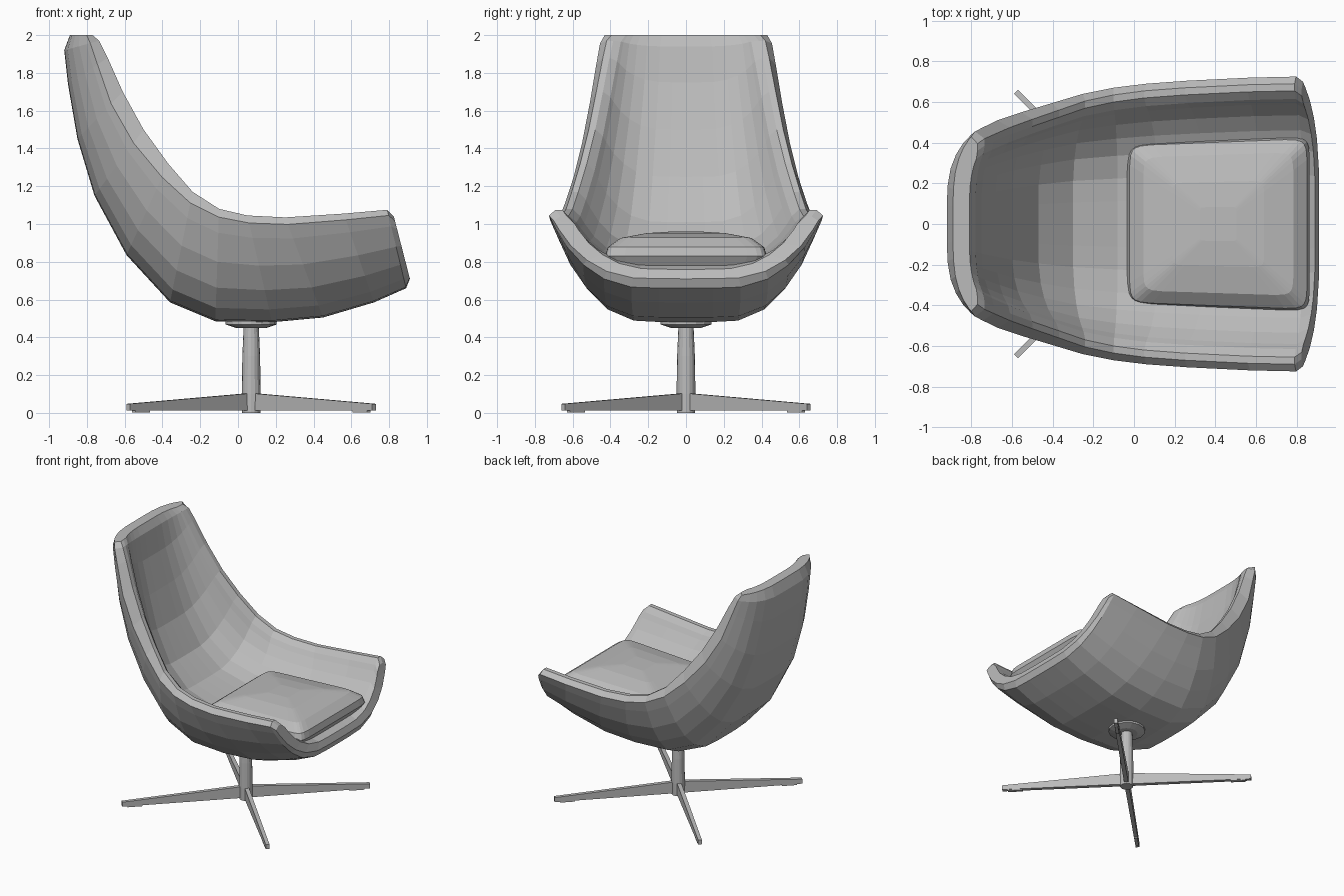
import bpy, bmesh, math
from mathutils import Vector

if "Cube" in bpy.data.objects:
    bpy.data.objects.remove(bpy.data.objects["Cube"])

grey = bpy.data.materials.new("warm_grey")
grey.use_nodes = True
colour = (0.5, 0.5, 0.5, 1)
grey.diffuse_color = colour
grey.node_tree.nodes["Principled BSDF"].inputs["Base Color"].default_value = colour

AXIS = 0.07  # x of the pedestal


def finish(name, bm):
    bmesh.ops.recalc_face_normals(bm, faces=bm.faces)
    mesh = bpy.data.meshes.new(name)
    bm.to_mesh(mesh)
    bm.free()
    mesh.materials.append(grey)
    obj = bpy.data.objects.new(name, mesh)
    bpy.context.collection.objects.link(obj)
    return obj


def loft(bm, rings):
    """Skin a list of equally long closed rings."""
    loops = [[bm.verts.new(p) for p in ring] for ring in rings]
    count = len(loops[0])
    for a, b in zip(loops, loops[1:]):
        for i in range(count):
            j = (i + 1) % count
            bm.faces.new((a[i], a[j], b[j], b[i]))
    return loops


def solid(name, rings):
    """Loft with both ends closed."""
    bm = bmesh.new()
    loops = loft(bm, rings)
    bm.faces.new(loops[0])
    bm.faces.new(loops[-1])
    return finish(name, bm)


def lathe(name, profile, sides=16):
    """Turned part around the pedestal axis from (radius, z) pairs."""
    turns = [2 * math.pi * i / sides for i in range(sides)]
    solid(name, [[(AXIS + r * math.cos(t), r * math.sin(t), z) for t in turns]
                 for r, z in profile])


def power(value, exponent):
    return math.copysign(abs(value) ** exponent, value)


# Bucket shell: underside (x, z), inner surface (x, z), rim (x, z), half width
STATIONS = [
    ((.91, .71), (.89, .76), (.825, 1.04), .70),
    ((.89, .66), (.83, .78), (.79, 1.075), .725),
    ((.72, .585), (.62, .78), (.56, 1.055), .72),
    ((.45, .505), (.35, .78), (.25, 1.035), .705),
    ((.18, .48), (.12, .785), (.05, 1.045), .69),
    ((-.12, .485), (-.08, .795), (-.10, 1.08), .67),
    ((-.36, .585), (-.30, .86), (-.24, 1.17), .64),
    ((-.59, .835), (-.47, 1.01), (-.37, 1.32), .595),
    ((-.76, 1.15), (-.60, 1.25), (-.50, 1.50), .55),
    ((-.85, 1.45), (-.68, 1.50), (-.61, 1.70), .51),
    ((-.90, 1.74), (-.75, 1.75), (-.69, 1.88), .475),
    ((-.92, 1.92), (-.78, 1.94), (-.735, 1.97), .455),
    ((-.89, 2.0), (-.81, 2.0), (-.77, 2.0), .43),
]
# Half cross-section: fraction of the width, fraction of the height
SECTION = [(0, 0), (.2, .002), (.4, .015), (.6, .12), (.75, .3), (.87, .53), (.96, .79), (1, .93)]
FULL = [(-a, h) for a, h in SECTION[:0:-1]] + SECTION


def arc(low, rim, width, reach, crest):
    """U-shaped line across the shell, ending in a rim point on either side."""
    points = []
    for across, height in FULL:
        x, z = Vector(low).lerp(Vector(rim), height * reach)
        points.append((x, width * across, z))
    return [(rim[0], -crest, rim[1])] + points + [(rim[0], crest, rim[1])]


rings = []
for under, inner, rim, width in STATIONS:
    # The outer edge of the rim drops away further up the back
    climb = min(1, max(0, (rim[1] - 1.07) / .6))
    outside = arc(under, rim, width, 1 - .2 * climb, width - .035)
    inside = arc(inner, rim, width - .11, .93, width - .07)
    rings.append(outside + inside[::-1])

bm = bmesh.new()
loops = loft(bm, rings)
last = len(loops[0]) - 1
for loop in (loops[0], loops[-1]):
    for i in range(last // 2):
        bm.faces.new((loop[i], loop[i + 1], loop[last - i - 1], loop[last - i]))
finish("seat_shell", bm)

# Domed seat cushion, wider at the front and tilted down at the back
layers = [(.93, .78), (1, .83), (.97, .88), (.82, .93), (.5, .96), (.2, .972)]
rings = []
for scale, z in layers:
    ring = []
    for i in range(24):
        t = 2 * math.pi * (i + .5) / 24
        u, v = power(math.cos(t), .14) * scale, power(math.sin(t), .14) * scale
        ring.append((.415 + .45 * u, v * (.415 + .018 * u), z - .015 * (1 - u)))
    rings.append(ring)
solid("seat_cushion", rings)

# Pedestal column and mounting plate
lathe("column", [(.048, 0), (.05, .1), (.047, .3), (.04, .46)])
lathe("mounting_plate", [(.08, .45), (.135, .468), (.135, .485), (.08, .50)])


def beam(name, turn, ends):
    """Radial bar from (radius, half width, bottom, top) at each end."""
    along = Vector((math.cos(turn), math.sin(turn), 0))
    side = Vector((-along.y, along.x, 0))
    base = Vector((AXIS, 0, 0))
    solid(name, [[base + along * r + side * (s * half) + Vector((0, 0, z))
                  for s, z in ((-1, low), (1, low), (1, top), (-1, top))]
                 for r, half, low, top in ends])


# Four tapered legs, each with a slim foot pad
for k, name in enumerate(("front_left", "back_left", "back_right", "front_right")):
    turn = math.pi / 4 + k * math.pi / 2
    beam(name + "_leg", turn, [(0, .016, .012, .105), (.92, .014, .012, .048)])
    beam(name + "_foot", turn, [(.77, .012, .003, .014), (.88, .012, .003, .014)])
